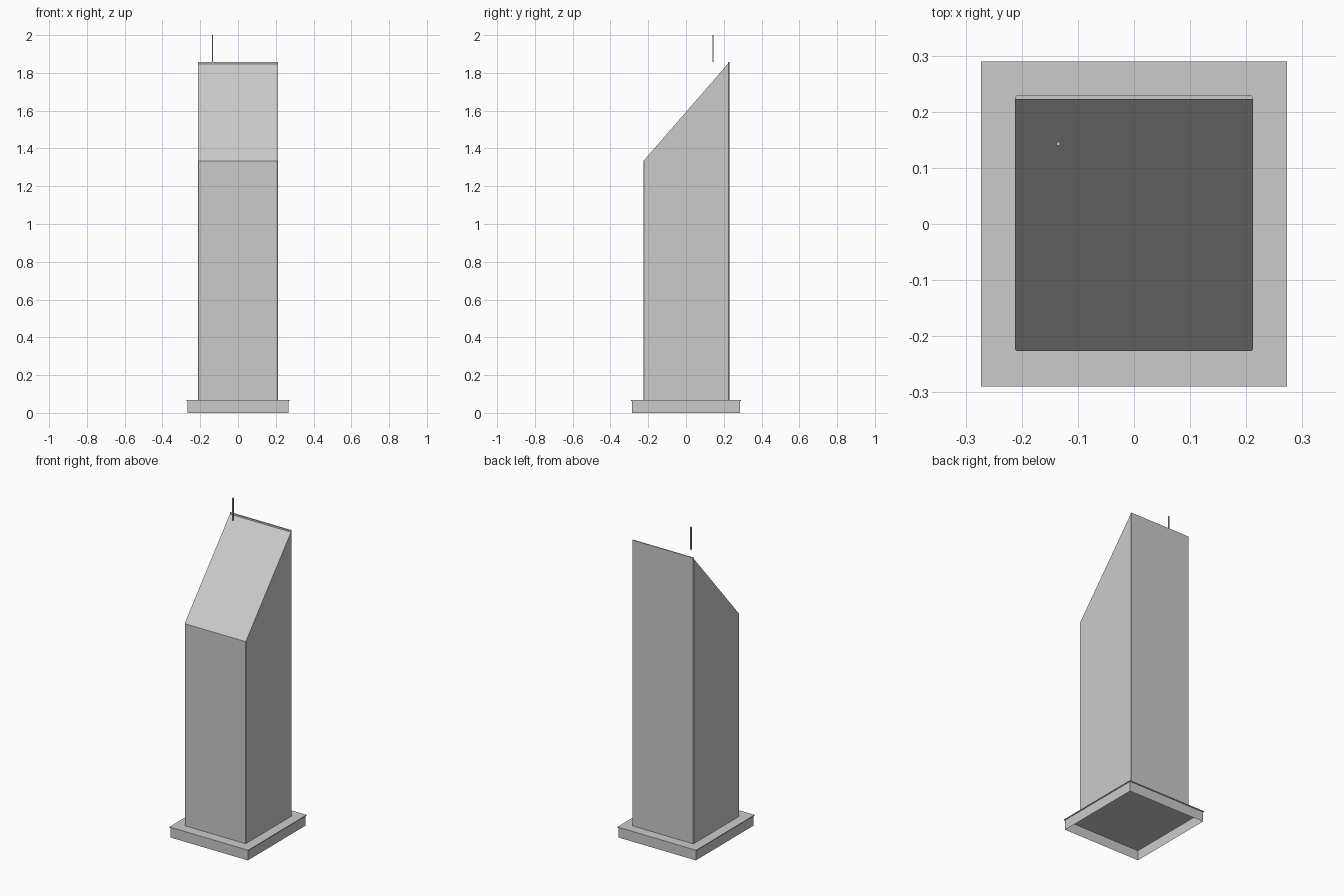
import bpy
import bmesh

if "Cube" in bpy.data.objects:
    bpy.data.objects.remove(bpy.data.objects["Cube"], do_unlink=True)

GREY = (0.6, 0.6, 0.6, 1.0)
grey = bpy.data.materials.new("concrete grey")
grey.use_nodes = True
grey.diffuse_color = GREY
grey.node_tree.nodes["Principled BSDF"].inputs["Base Color"].default_value = GREY


def add_part(name, bm):
    bmesh.ops.recalc_face_normals(bm, faces=bm.faces)
    mesh = bpy.data.meshes.new(name)
    bm.to_mesh(mesh)
    bm.free()
    mesh.materials.append(grey)
    obj = bpy.data.objects.new(name, mesh)
    bpy.context.collection.objects.link(obj)
    return obj


def box(name, size, bottom, x=0, y=0, open_ends=False):
    bm = bmesh.new()
    bmesh.ops.create_cube(bm, size=1)
    bmesh.ops.scale(bm, vec=size, verts=bm.verts)
    bmesh.ops.translate(bm, vec=(x, y, bottom + size[2] / 2), verts=bm.verts)
    if open_ends:
        bm.normal_update()
        ends = [f for f in bm.faces if abs(f.normal.z) > 0.9]
        bmesh.ops.delete(bm, geom=ends, context='FACES')
    return add_part(name, bm)


# Plinth: an open skirt under a thin overhanging slab
box("plinth_skirt", (0.536, 0.57, 0.062), 0, open_ends=True)
box("plinth_slab", (0.546, 0.58, 0.005), 0.062)

# Tower: side profile with a sloping roof and a small lip along the back
HALF_WIDTH = 0.212
profile = [(-0.226, 0.067), (0.229, 0.067), (0.229, 1.858),
           (0.222, 1.858), (0.222, 1.848), (-0.226, 1.333)]
bm = bmesh.new()
side = bm.faces.new([bm.verts.new((-HALF_WIDTH, y, z)) for y, z in profile])
swept = bmesh.ops.extrude_face_region(bm, geom=[side], use_keep_orig=True)
new_verts = [v for v in swept["geom"] if isinstance(v, bmesh.types.BMVert)]
bmesh.ops.translate(bm, vec=(2 * HALF_WIDTH, 0, 0), verts=new_verts)

# Narrow chamfers on the four upright corners
uprights = [e for e in bm.edges
            if abs(e.verts[0].co.z - e.verts[1].co.z) > 1
            and e.verts[0].co.y == e.verts[1].co.y]
bmesh.ops.bevel(bm, geom=uprights, offset=0.003, segments=1, affect='EDGES')
add_part("tower", bm)

# Antenna
box("antenna", (0.007, 0.007, 0.142), 1.858, -0.135, 0.143)
